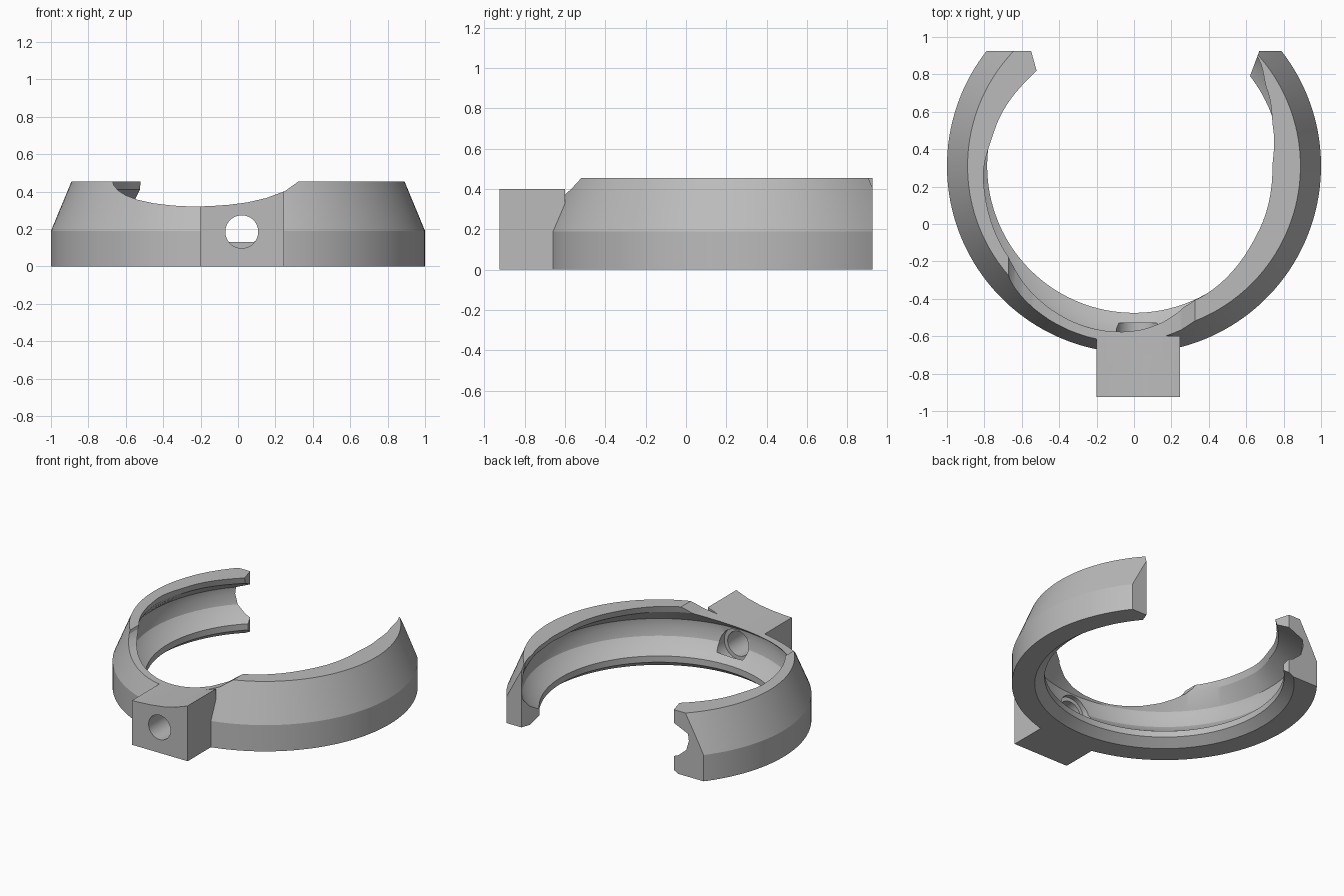
import bpy, bmesh, math
from mathutils import Vector

if "Cube" in bpy.data.objects:
    bpy.data.objects.remove(bpy.data.objects["Cube"], do_unlink=True)

grey = bpy.data.materials.new("light_grey")
grey.use_nodes = True
colour = (0.5, 0.5, 0.5, 1)
grey.diffuse_color = colour
grey.node_tree.nodes["Principled BSDF"].inputs["Base Color"].default_value = colour

CENTRE_Y = 0.31
STEPS = 144


def make_object(name, bm):
    bmesh.ops.recalc_face_normals(bm, faces=bm.faces[:])
    mesh = bpy.data.meshes.new(name)
    bm.to_mesh(mesh)
    bm.free()
    mesh.materials.append(grey)
    obj = bpy.data.objects.new(name, mesh)
    bpy.context.collection.objects.link(obj)
    return obj


def prism(name, points, offset):
    """Extrude a closed outline of 3D points along an offset."""
    bm = bmesh.new()
    face = bm.faces.new([bm.verts.new(p) for p in points])
    result = bmesh.ops.extrude_face_region(bm, geom=[face], use_keep_orig=True)
    moved = [v for v in result["geom"] if isinstance(v, bmesh.types.BMVert)]
    bmesh.ops.translate(bm, verts=moved, vec=Vector(offset))
    return make_object(name, bm)


def bore(name, radius, y0, y1, x=0.02, z=0.185, sides=48):
    ring = [(x + radius * math.cos(math.tau * i / sides), y0,
             z + radius * math.sin(math.tau * i / sides)) for i in range(sides)]
    return prism(name, ring, (0, y1 - y0, 0))


def combine(target, other, operation):
    mod = target.modifiers.new(operation, "BOOLEAN")
    mod.operation = operation
    mod.solver = "EXACT"
    mod.object = other
    bpy.context.view_layer.objects.active = target
    bpy.ops.object.modifier_apply(modifier=mod.name)
    bpy.data.objects.remove(other, do_unlink=True)


# Inner radius of the upper lip, keyed by angle in degrees
LIP = [(-224, .728), (-194, .77), (-176, .808), (-145, .828), (-63, .787),
       (-29, .752), (0, .74), (15, .77), (30, .82), (41, .88), (136, .728)]


def lip_radius(angle):
    for (a0, r0), (a1, r1) in zip(LIP, LIP[1:]):
        if a0 <= angle <= a1:
            t = (angle - a0) / (a1 - a0)
            t = 0.5 * t + 0.5 * t * t * (3 - 2 * t)
            return r0 + (r1 - r0) * t


# Grooved ring: a profile swept around the centre
bm = bmesh.new()
loops = []
for i in range(STEPS):
    angle = -224 + 360 * i / STEPS
    top = lip_radius(angle)
    profile = [(1, 0), (1, .19), (.89, .455), (top, .455), (top + .012, .41),
               (.905, .31), (.91, .26), (.895, .19), (.85, .135),
               (.785, .095), (.785, .05), (.85, 0)]
    a = math.radians(angle)
    loops.append([bm.verts.new((r * math.cos(a), CENTRE_Y + r * math.sin(a), z))
                  for r, z in profile])
for i, loop in enumerate(loops):
    following = loops[(i + 1) % STEPS]
    for j in range(len(loop)):
        k = (j + 1) % len(loop)
        bm.faces.new((loop[j], loop[k], following[k], following[j]))
clamp = make_object("clamp_ring", bm)

# Square boss on the front
boss = prism("front_boss", [(-.2, -.925, 0), (.245, -.925, 0),
                            (.245, -.6, 0), (-.2, -.6, 0)], (0, 0, .44))
combine(clamp, boss, "UNION")

# Open back with flared ends
gap = [(-.493, .72), (-.55, .925), (-1.2, .925), (-1.2, 1.5),
       (1.2, 1.5), (1.2, .925), (.67, .925), (.594, .72)]
combine(clamp, prism("gap_cutter", [(x, y, -.2) for x, y in gap], (0, 0, 1)),
        "DIFFERENCE")

# Curved dip across the front of the rim and the boss
dip = [(-.675, .47), (-.665, .435), (-.64, .405), (-.6, .38), (-.54, .357),
       (-.45, .337), (-.35, .325), (-.25, .32), (-.15, .322), (-.05, .329),
       (.05, .342), (.15, .365), (.25, .402), (.325, .455), (.34, .6), (-.675, .6)]
combine(clamp, prism("dip_cutter", [(x, -1.3, z) for x, z in dip], (0, 1.5, 0)),
        "DIFFERENCE")

# Screw hole with a wider pocket behind it
combine(clamp, bore("hole_cutter", .088, -1.1, -.53), "DIFFERENCE")
combine(clamp, bore("pocket_cutter", .115, -.63, -.53), "DIFFERENCE")

bpy.ops.object.select_all(action="DESELECT")
clamp.select_set(True)
bpy.context.view_layer.objects.active = clamp
bpy.ops.object.shade_smooth_by_angle(angle=math.radians(20))
